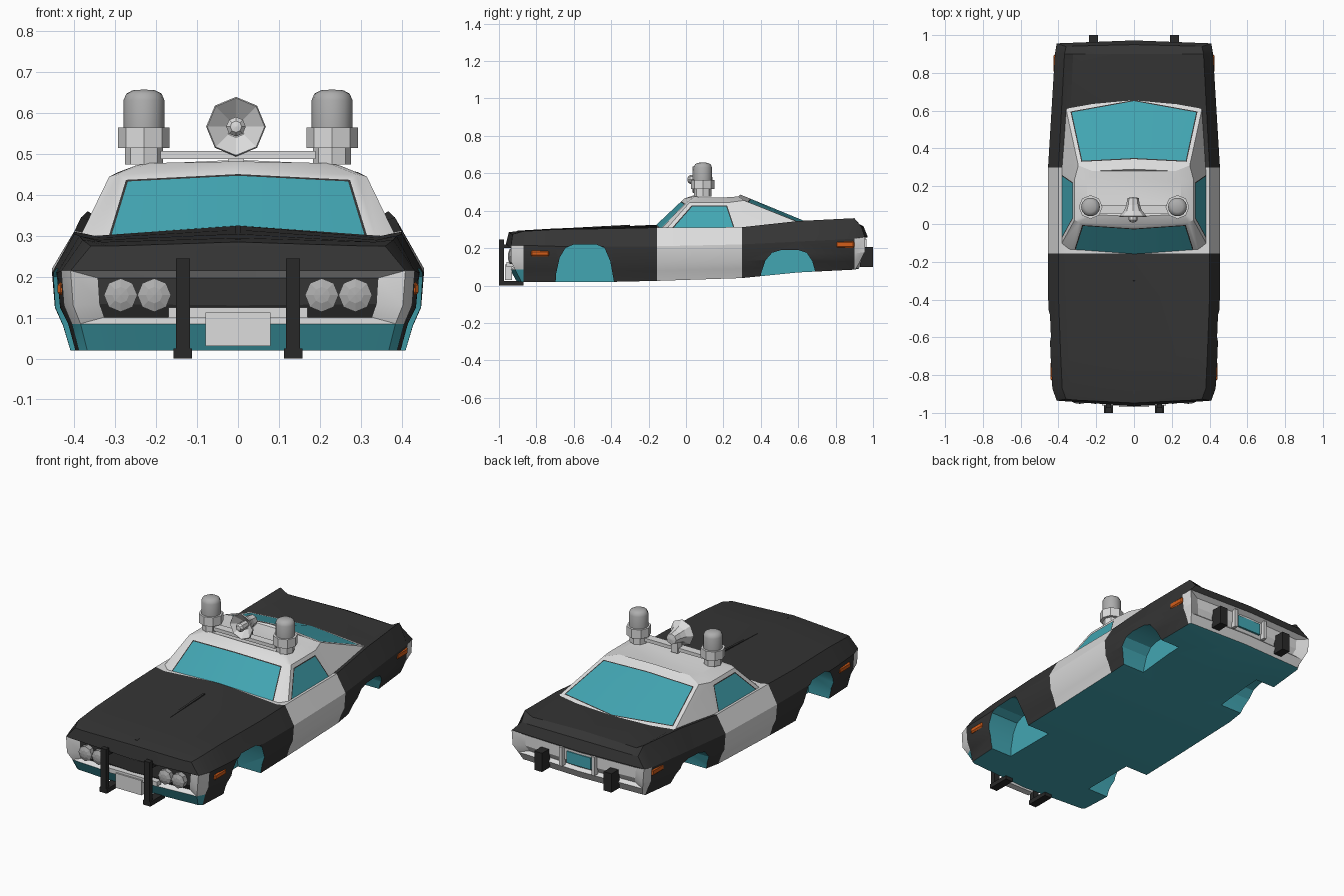
import bpy, bmesh, math
from mathutils import Matrix

if "Cube" in bpy.data.objects:
    bpy.data.objects.remove(bpy.data.objects["Cube"])


def material(name, r, g, b):
    m = bpy.data.materials.new(name)
    m.diffuse_color = (r, g, b, 1)
    m.use_nodes = True
    m.node_tree.nodes["Principled BSDF"].inputs["Base Color"].default_value = m.diffuse_color
    return m


BLACK = material("black_paint", 0.035, 0.035, 0.035)
WHITE = material("white_paint", 0.72, 0.72, 0.72)
TEAL = material("teal_glass", 0.055, 0.38, 0.45)
ORANGE = material("orange_marker", 0.65, 0.11, 0.01)
GREY = material("grey_lens", 0.42, 0.42, 0.42)
RUBBER = material("dark_rubber", 0.022, 0.022, 0.022)
K, W, T = 0, 1, 2          # slots on the painted parts
PAINT = [BLACK, WHITE, TEAL]


def make(name, bm, mats, angle=None):
    bmesh.ops.recalc_face_normals(bm, faces=bm.faces)
    me = bpy.data.meshes.new(name)
    bm.to_mesh(me)
    bm.free()
    for m in mats:
        me.materials.append(m)
    ob = bpy.data.objects.new(name, me)
    bpy.context.collection.objects.link(ob)
    if angle:
        smooth(ob, angle)
    return ob


def smooth(ob, angle):
    bpy.ops.object.select_all(action='DESELECT')
    ob.select_set(True)
    bpy.context.view_layer.objects.active = ob
    bpy.ops.object.shade_smooth_by_angle(angle=math.radians(angle))


def box(name, mat, x, y, z, rot=0):
    """Box from (min, max) ranges, optionally tilted about x."""
    bm = bmesh.new()
    c = [(a + b) / 2 for a, b in (x, y, z)]
    d = [b - a for a, b in (x, y, z)]
    bmesh.ops.create_cube(bm, size=1, matrix=Matrix.Translation(c)
                          @ Matrix.Rotation(rot, 4, 'X') @ Matrix.Diagonal((*d, 1)))
    return make(name, bm, [mat])


def lathe(name, mat, prof, loc, n, axis='Z', angle=None):
    """Turn (radius, height) pairs around z or y."""
    bm = bmesh.new()
    rings = []
    for r, h in prof:
        ring = []
        for i in range(n):
            a = 2 * math.pi * i / n
            u, v = r * math.cos(a), r * math.sin(a)
            p = (u, v, h) if axis == 'Z' else (u, h, v)
            ring.append(bm.verts.new([p[k] + loc[k] for k in range(3)]))
        rings.append(ring)
    for a, b in zip(rings, rings[1:]):
        for i in range(n):
            j = (i + 1) % n
            bm.faces.new((a[i], a[j], b[j], b[i]))
    bmesh.ops.remove_doubles(bm, verts=bm.verts, dist=1e-5)
    return make(name, bm, [mat], angle)


def loft(bm, halves):
    """Skin mirrored half rings; first and last point of each lie on x = 0."""
    rings = [[bm.verts.new(p) for p in h + [(-x, y, z) for x, y, z in h[-2:0:-1]]] for h in halves]
    n = len(rings[0])
    faces = [[bm.faces.new((a[i], a[(i + 1) % n], b[(i + 1) % n], b[i])) for i in range(n)]
             for a, b in zip(rings, rings[1:])]
    return rings, faces


def inset(bm, faces, t, rim):
    r = bmesh.ops.inset_region(bm, faces=faces, thickness=t, use_even_offset=True, use_boundary=True)
    for f in r["faces"]:
        f.material_index = rim


# --- body shell: y, width factor, heights of bottom / sill / crease / waist / shoulder / deck edge / centre
STATIONS = [
    (-0.94, .90, .02, .085, .13, .215, .275, .275, .285),
    (-0.87, .95, .02, .085, .13, .215, .290, .285, .295),
    (-0.70, .97, .02, .085, .125, .21, .300, .290, .305),
    (-0.38, 1.0, .02, .080, .125, .21, .305, .295, .315),
    (-0.155, 1.0, .025, .08, .125, .21, .310, .300, .325),
    (0.30, 1.0, .04, .090, .13, .22, .312, .302, .320),
    (0.60, .96, .07, .110, .15, .235, .345, .330, .335),
    (0.90, .92, .085, .13, .17, .25, .360, .335, .342),
    (0.955, .90, .09, .135, .18, .26, .312, .312, .316),
]
WIDTHS = [0, .41, .428, .448, .455, .40, .35, 0]


def nose_y(x, z):
    return -.965 + .03 * (x / .41) ** 2 + .55 * max(0, .13 - z) + .25 * max(0, z - .215)


def tail_y(x, z):
    return .972 - .015 * (x / .4) ** 2 - .55 * max(0, .18 - z) - .4 * max(0, z - .26)


halves = []
for i, (y, k, *z) in enumerate(STATIONS):
    zs = [z[0]] + z
    end = nose_y if i == 0 else tail_y if i == len(STATIONS) - 1 else None
    halves.append([(w * k, end(w * k, h) if end else y, h) for w, h in zip(WIDTHS, zs)])
bm = bmesh.new()
rings, strips = loft(bm, halves)
for i, strip in enumerate(strips):
    for j, f in enumerate(strip):
        s = min(j, 13 - j)
        if s == 0:
            f.material_index = T
        elif i == 0:
            f.material_index = T if s == 1 else W if s < 4 else K
        elif i == 4 or (i == 7 and s < 4):
            f.material_index = W

# closed nose and tail with recessed panels
for ring, end, low, inner, push in ((rings[0], nose_y, T, K, .03), (rings[-1], tail_y, W, W, -.025)):
    mid = {1: ring[0]}
    for s in range(2, 7):
        mid[s] = bm.verts.new((0, end(0, ring[s].co.z), ring[s].co.z))
    panel = []
    for side in (1, -1):
        R = [ring[(side * s) % 14] for s in range(8)]
        bm.faces.new((R[0], R[1], R[2], mid[2])).material_index = low
        for s in range(2, 6):
            f = bm.faces.new((R[s], R[s + 1], mid[s + 1], mid[s]))
            f.material_index = W if s < 4 else K
            if s < 4:
                panel.append(f)
        bm.faces.new((R[6], R[7], mid[6]))
    bmesh.ops.recalc_face_normals(bm, faces=bm.faces)
    inset(bm, panel, .018, W)
    for f in panel:
        f.material_index = inner
    for v in {v for f in panel for v in f.verts}:
        v.co.x *= .88
        v.co.y += push
body = make("body_shell", bm, PAINT)

# wheel arches cut into the shell
bm = bmesh.new()
for prof in ([(-.70, -.05), (-.695, .06), (-.675, .15), (-.645, .2), (-.60, .22), (-.48, .22), (-.435, .2), (-.405, .13), (-.385, .02), (-.385, -.05)],
             [(.395, -.05), (.40, .06), (.425, .135), (.46, .175), (.51, .19), (.60, .19), (.645, .175), (.675, .13), (.695, .06), (.695, -.05)]):
    for s in (1, -1):
        a, b = ([bm.verts.new((s * x, y, z)) for y, z in prof] for x in (.27, .6))
        bm.faces.new(a)
        bm.faces.new(b)
        for i in range(len(prof)):
            j = (i + 1) % len(prof)
            bm.faces.new((a[i], a[j], b[j], b[i]))
for f in bm.faces:
    f.material_index = T
cutter = make("arch_cutter", bm, PAINT)
cutter.hide_render = True
mod = body.modifiers.new("arches", 'BOOLEAN')
mod.operation, mod.solver, mod.object = 'DIFFERENCE', 'EXACT', cutter
bpy.context.view_layer.objects.active = body
bpy.ops.object.modifier_apply(modifier="arches")
bpy.data.objects.remove(cutter)
smooth(body, 22)

# --- cabin with inset glass
bm = bmesh.new()
rings, strips = loft(bm, [
    [(0, -.20, .285), (.345, -.165, .27), (.395, -.125, .28), (.395, .29, .28), (.36, .61, .335), (0, .675, .328)],
    [(0, -.01, .465), (.29, .01, .45), (.315, .02, .445), (.315, .235, .445), (.295, .31, .455), (0, .325, .472)],
    [(0, .04, .482), (.22, .05, .478), (.25, .07, .472), (.25, .22, .472), (.22, .28, .476), (0, .29, .486)],
])
t = rings[-1]
bm.faces.new((t[0], t[1], t[9]))
bm.faces.new((t[4], t[5], t[6]))
for i in (1, 2, 3):
    bm.faces.new((t[i], t[i + 1], t[9 - i], t[10 - i]))
for f in bm.faces:
    f.material_index = W
bmesh.ops.recalc_face_normals(bm, faces=bm.faces)
for pick in ((0, 9), (2,), (7,), (4, 5)):
    glass = [strips[0][i] for i in pick]
    inset(bm, glass, .02, W)
    inset(bm, glass, .006, K)
    for f in glass:
        f.material_index = T
make("cabin", bm, PAINT, 22)

# --- nose details
box("hood_ridge", BLACK, (-.006, .006), (-.9, -.3), (.3, .309), .0535)
box("number_plate", WHITE, (-.08, .08), (-.968, -.93), (.03, .112))
box("grille_lower_trim", WHITE, (-.17, .17), (-.96, -.925), (.1, .125))
for s, side in ((1, "right"), (-1, "left")):
    for x, pos in ((.205, "inner"), (.287, "outer")):
        lathe(f"headlight_{pos}_{side}", GREY, [(0, .03), (.041, .03), (.041, 0), (.02, -.008), (0, -.01)],
              (s * x, -.942, .155), 8, 'Y')
    x = s * .135
    box(f"push_bar_{side}", RUBBER, (x - .017, x + .017), (-1, -.972), (0, .245))
    box(f"push_bar_foot_{side}", RUBBER, (x - .023, x + .023), (-1, -.87), (0, .025))
    box(f"push_bar_mount_{side}", RUBBER, (x - .012, x + .012), (-.98, -.93), (.2, .22))
    # side markers
    for end, y, z, x in (("front", (-.83, -.73), (.155, .187), .43), ("rear", (.80, .90), (.202, .237), .414)):
        ob = box(f"marker_{end}_{side}", ORANGE, (s * x - .011, s * x + .011), y, z)
        b = ob.modifiers.new("round", 'BEVEL')
        b.width, b.segments = .007, 1
    # tail details
    box(f"tail_guard_{side}", RUBBER, (s * .215 - .024, s * .215 + .024), (.93, 1), (.1, .205))
    box(f"tail_divider_{side}", WHITE, (s * .1 - .009, s * .1 + .009), (.935, .966), (.145, .25))
    # roof beacons
    at = (s * .23, .09, 0)
    lathe(f"beacon_base_{side}", WHITE, [(0, .475), (.046, .475), (.046, .515), (.063, .515), (.063, .565), (0, .565)], at, 8)
    lathe(f"beacon_lens_{side}", GREY, [(.05, .56), (.05, .632), (.043, .648), (.028, .656), (0, .658)], at, 14, 'Z', 40)
box("tail_plate", TEAL, (-.075, .075), (.94, .951), (.165, .23))

# --- roof bar and horn speaker
box("roof_bar", WHITE, (-.19, .19), (.055, .1), (.488, .507))
box("horn_stand", WHITE, (-.025, .015), (.07, .11), (.48, .55))
lathe("horn", WHITE, [(0, .008), (.014, .01), (.024, .022), (.02, .075), (.07, .036), (.073, .042),
                      (.047, .07), (.036, .1), (.03, .138), (0, .142)], (-.005, 0, .567), 8, 'Y')
